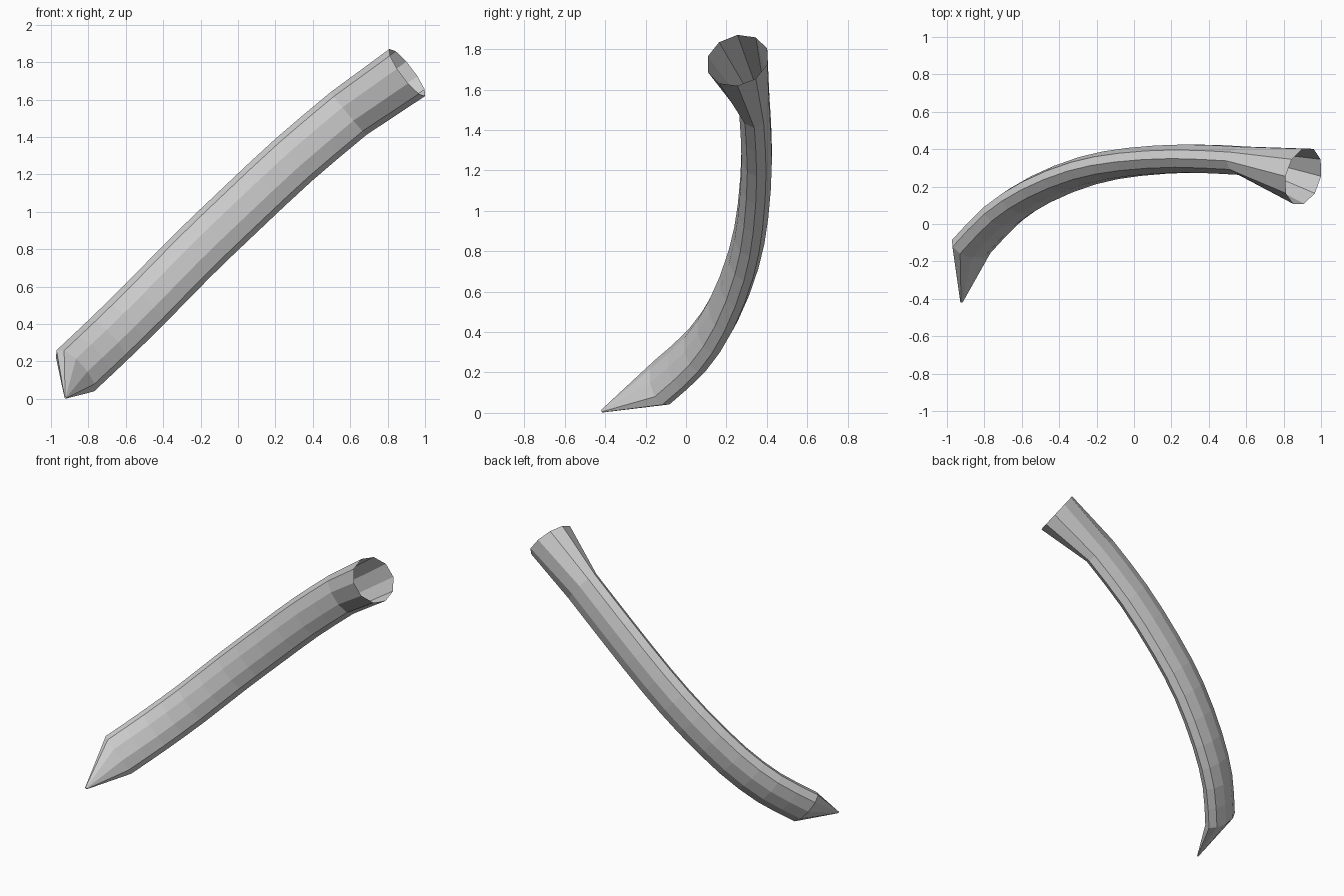
import bpy, bmesh, math
from mathutils import Vector
from mathutils.geometry import interpolate_bezier

if "Cube" in bpy.data.objects:
    bpy.data.objects.remove(bpy.data.objects["Cube"])

SIDES = 10

# Centre line of the curved shaft, from pointed end to socket end
PATH = [Vector(p) for p in [
    (-0.87, -0.12, 0.15), (-0.70, 0.055, 0.31), (-0.50, 0.185, 0.505),
    (-0.25, 0.285, 0.76), (0.0, 0.332, 1.0), (0.30, 0.35, 1.28), (0.59, 0.338, 1.525)]]


def smooth_path(pts, steps):
    ext = [2 * pts[0] - pts[1]] + pts + [2 * pts[-1] - pts[-2]]
    out = []
    for i in range(1, len(ext) - 2):
        a, b, c, d = ext[i - 1:i + 3]
        seg = interpolate_bezier(b, b + (c - a) / 6, c - (d - b) / 6, c, steps + 1)
        out += seg[:-1]
    return out + [pts[-1]]


def ring(bm, centre, normal, wide, r_wide, r_thin):
    n = normal.normalized()
    w = (wide - n * wide.dot(n)).normalized()
    t = n.cross(w)
    verts = []
    for k in range(SIDES):
        a = 2 * math.pi * k / SIDES
        verts.append(bm.verts.new(centre + w * r_wide * math.cos(a) + t * r_thin * math.sin(a)))
    return verts


bm = bmesh.new()
wide = Vector((0.66, 0.0, -0.75))

# Pointed tip
tip = Vector((-0.922, -0.418, 0.008))
rings = [ring(bm, tip, Vector((0.15, 1, 0.4)), wide, 0.008, 0.005)]

# Oval shaft
pts = smooth_path(PATH, 2)
for i, p in enumerate(pts):
    tangent = pts[min(i + 1, len(pts) - 1)] - pts[max(i - 1, 0)]
    rings.append(ring(bm, p, tangent, wide, 0.149, 0.079))

# Flared round socket, left open
rings.append(ring(bm, Vector((0.905, 0.255, 1.745)), Vector((0.777, -0.21, 0.59)),
                  Vector((0.19, 0, -0.25)), 0.158, 0.158))

bm.faces.new(rings[0])
for lo, hi in zip(rings, rings[1:]):
    for k in range(SIDES):
        j = (k + 1) % SIDES
        bm.faces.new((lo[k], lo[j], hi[j], hi[k]))
bmesh.ops.recalc_face_normals(bm, faces=bm.faces)

mesh = bpy.data.meshes.new("curved_spike")
bm.to_mesh(mesh)
bm.free()
bpy.context.collection.objects.link(bpy.data.objects.new("curved_spike", mesh))
